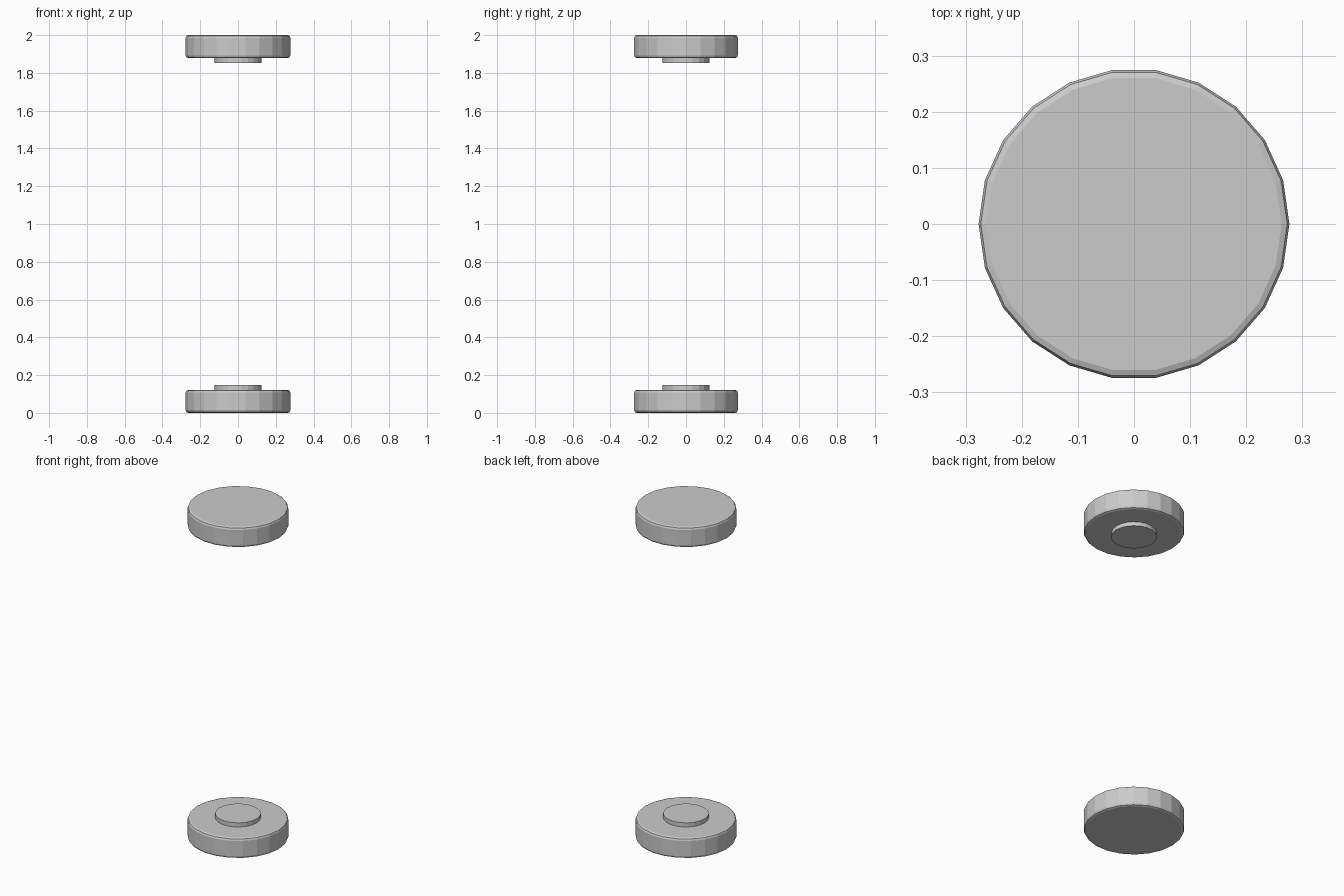
import bpy, bmesh, math

if "Cube" in bpy.data.objects:
    bpy.data.objects.remove(bpy.data.objects["Cube"])

SIDES = 22


def lathe(name, profile):
    """Revolve (radius, z) points into a closed flat-shaded solid."""
    bm = bmesh.new()
    rings = []
    for r, z in profile:
        rings.append([bm.verts.new((r * math.cos(2 * math.pi * i / SIDES),
                                    r * math.sin(2 * math.pi * i / SIDES), z))
                      for i in range(SIDES)])
    for a, b in zip(rings, rings[1:]):
        for i in range(SIDES):
            j = (i + 1) % SIDES
            bm.faces.new((a[i], a[j], b[j], b[i]))
    bm.faces.new(rings[0])
    bm.faces.new(rings[-1])
    bmesh.ops.recalc_face_normals(bm, faces=bm.faces[:])
    mesh = bpy.data.meshes.new(name)
    bm.to_mesh(mesh)
    bm.free()
    obj = bpy.data.objects.new(name, mesh)
    bpy.context.collection.objects.link(obj)
    return obj


R, HUB_R = 0.277, 0.125
T, HUB_TOP = 0.122, 0.147

# disc with a two-step rounded rim
disc = [(0.263, 0), (0.273, 0.004), (R, 0.014),
        (R, T - 0.014), (0.273, T - 0.004), (0.263, T)]
# raised centre boss, sunk slightly into the disc
boss = [(HUB_R, T - 0.02), (HUB_R, HUB_TOP)]

# lower pair, and upper pair mirrored about z = 1
for part, flip in (("lower", False), ("upper", True)):
    for label, prof in (("disc", disc), ("boss", boss)):
        pts = [(r, 2 - z) for r, z in prof] if flip else prof
        lathe(f"{part}_{label}", pts)
